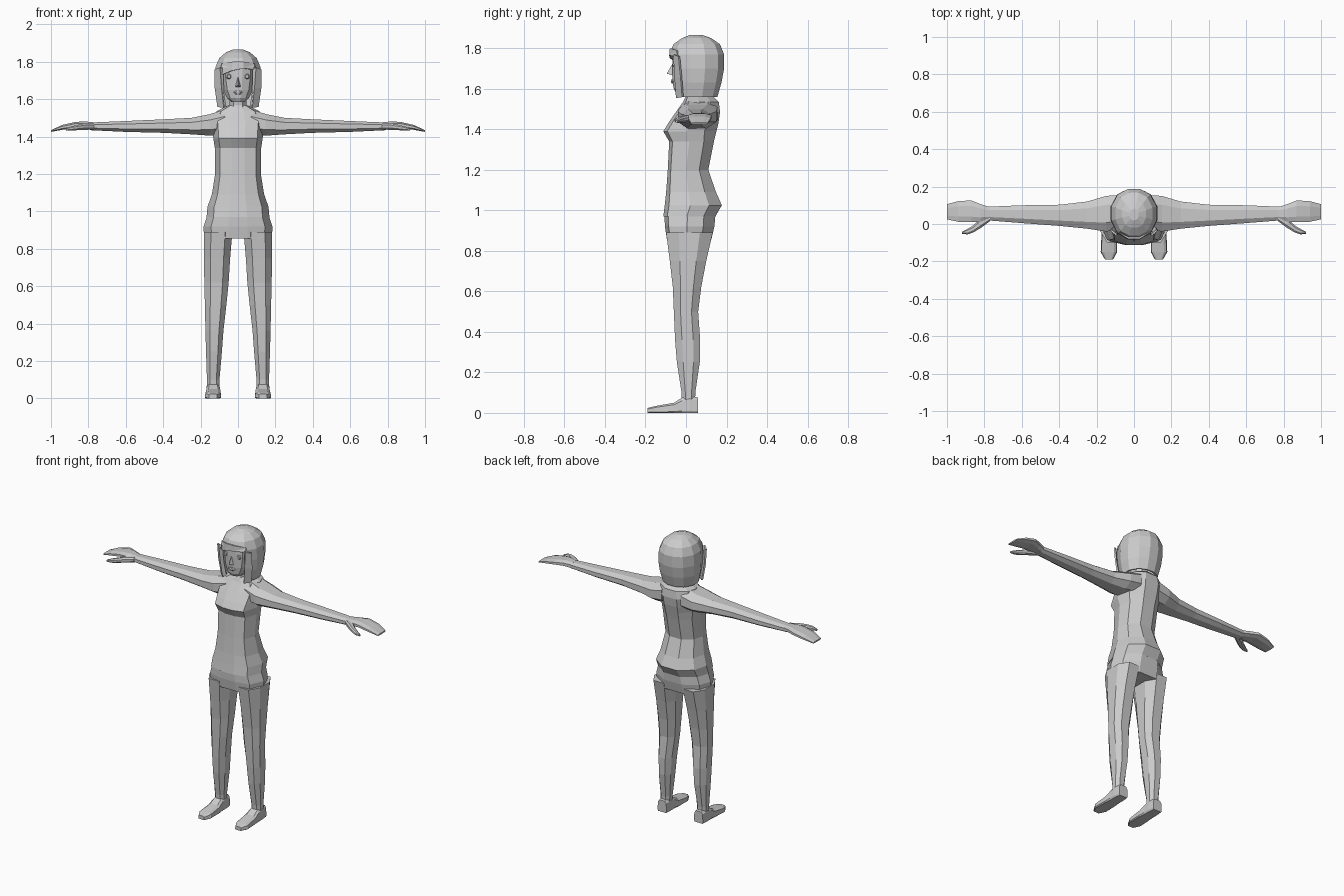
import bpy, bmesh
from mathutils import Vector

grey = bpy.data.materials.new("plain grey")
grey.diffuse_color = (0.6, 0.6, 0.6, 1)

# Half cross-sections in unit space (side, depth); mirrored into closed rings
BODY = [(0.28, -1), (0.78, -0.85), (1, -0.1), (0.85, 0.55), (0.35, 1)]
LIMB = [(0.5, -1), (1, -0.45), (1, 0.45), (0.5, 1)]
BOX = [(0.85, -1), (1, -0.75), (0.92, 0.6), (0.6, 1)]
HEAD = [(0.25, -1), (0.72, -0.78), (1, -0.25), (1, 0.3), (0.72, 0.78), (0.25, 1)]


def finish(name, bm):
    bmesh.ops.recalc_face_normals(bm, faces=bm.faces)
    me = bpy.data.meshes.new(name)
    bm.to_mesh(me)
    bm.free()
    ob = bpy.data.objects.new(name, me)
    bpy.context.collection.objects.link(ob)
    me.materials.append(grey)
    return ob


def loft(name, half, sections, axis="z", keep=None):
    """Each section: (position along axis, a0, a1, b0, b1)."""
    shape = half + [(-a, b) for a, b in reversed(half)]
    bm = bmesh.new()
    rings = []
    for t, a0, a1, b0, b1 in sections:
        ring = []
        for a, b in shape:
            p = (a0 + a1) / 2 + a * (a1 - a0) / 2
            q = (b0 + b1) / 2 + b * (b1 - b0) / 2
            co = {"z": (p, q, t), "x": (t, p, q), "y": (p, t, q)}[axis]
            ring.append(bm.verts.new(co))
        rings.append(ring)
    n = len(shape)
    for r, s in zip(rings, rings[1:]):
        for i in range(n):
            j = (i + 1) % n
            bm.faces.new((r[i], r[j], s[j], s[i]))
    bm.faces.new(rings[-1])
    if keep is None:
        bm.faces.new(rings[0])
    else:
        drop = [f for f in bm.faces if not keep(f.calc_center_median())]
        bmesh.ops.delete(bm, geom=drop, context="FACES")
    return finish(name, bm)


def sym(rows):
    return [(z, -w, w, f, b) for z, w, f, b in rows]


def mirror(ob):
    m = ob.modifiers.new("mirror", "MIRROR")
    m.use_axis[0] = True
    return ob


def solid(name, points, faces):
    bm = bmesh.new()
    vs = [bm.verts.new(p) for p in points]
    for f in faces:
        bm.faces.new([vs[i] for i in f])
    return finish(name, bm)


# Shirt, with flared hem and bust
loft("shirt", BODY, sym([
    (0.97, 0.168, -0.112, 0.145), (1.025, 0.163, -0.105, 0.177),
    (1.09, 0.14, -0.098, 0.148), (1.20, 0.122, -0.09, 0.11),
    (1.34, 0.124, -0.083, 0.138), (1.39, 0.132, -0.112, 0.15),
    (1.43, 0.135, -0.088, 0.16), (1.485, 0.14, -0.05, 0.168),
    (1.535, 0.115, -0.015, 0.162), (1.565, 0.055, 0.0, 0.13)]))

# Trousers
loft("trouser_hips", BODY, sym([
    (0.855, 0.182, -0.094, 0.125), (0.92, 0.184, -0.104, 0.14),
    (0.985, 0.162, -0.107, 0.146)]))
mirror(loft("trouser_leg", LIMB, [
    (0.05, 0.10, 0.165, -0.02, 0.045), (0.10, 0.099, 0.166, -0.022, 0.046),
    (0.25, 0.086, 0.171, -0.045, 0.068), (0.36, 0.078, 0.174, -0.054, 0.07),
    (0.50, 0.062, 0.177, -0.06, 0.06), (0.62, 0.05, 0.18, -0.065, 0.075),
    (0.75, 0.042, 0.182, -0.08, 0.10), (0.89, 0.03, 0.183, -0.098, 0.132)]))

# Shoes
mirror(loft("shoe", BOX, [
    (0.06, 0.10, 0.165, 0, 0.075), (0.02, 0.095, 0.17, 0, 0.085),
    (-0.02, 0.095, 0.17, 0, 0.075), (-0.06, 0.09, 0.174, 0, 0.05),
    (-0.15, 0.09, 0.178, 0, 0.034), (-0.19, 0.112, 0.155, 0, 0.024)], "y"))

# Arms, hands and thumbs
mirror(loft("arm", LIMB, [
    (0.07, -0.03, 0.155, 1.41, 1.545), (0.15, -0.04, 0.15, 1.405, 1.52),
    (0.25, -0.025, 0.12, 1.412, 1.50), (0.40, -0.01, 0.103, 1.42, 1.492),
    (0.60, 0.005, 0.10, 1.425, 1.483), (0.79, 0.02, 0.092, 1.434, 1.475)], "x"))
mirror(loft("hand", LIMB, [
    (0.77, 0.022, 0.09, 1.436, 1.476), (0.82, 0.012, 0.106, 1.442, 1.481),
    (0.87, 0.01, 0.126, 1.446, 1.478), (0.94, 0.012, 0.122, 1.436, 1.462),
    (1.0, 0.025, 0.106, 1.425, 1.434)], "x"))
mirror(loft("thumb", LIMB, [
    (0.77, 0.015, 0.05, 1.437, 1.472), (0.82, -0.022, 0.03, 1.436, 1.47),
    (0.86, -0.046, -0.008, 1.434, 1.462), (0.89, -0.056, -0.026, 1.432, 1.455),
    (0.92, -0.052, -0.042, 1.432, 1.444)], "x"))

# Neck and head
loft("neck", LIMB, sym([(1.52, 0.06, -0.01, 0.12), (1.57, 0.046, 0.0, 0.10),
                        (1.66, 0.045, -0.01, 0.10)]))
loft("head", HEAD, sym([
    (1.585, 0.035, -0.052, 0.03), (1.605, 0.058, -0.062, 0.06),
    (1.65, 0.08, -0.067, 0.10), (1.72, 0.092, -0.068, 0.13),
    (1.78, 0.092, -0.066, 0.13), (1.83, 0.06, -0.03, 0.11)]))

# Face details
solid("nose", [(0, -0.066, 1.725), (-0.016, -0.064, 1.665), (0.016, -0.064, 1.665),
               (0, -0.095, 1.675)], [(0, 1, 3), (0, 3, 2), (1, 2, 3)])
loft("lips", LIMB, sym([(1.626, 0.012, -0.071, -0.05), (1.636, 0.025, -0.074, -0.05),
                        (1.646, 0.012, -0.073, -0.05)]))
mirror(loft("eye", LIMB, [(-0.067, 0.04, 0.056, 1.712, 1.73),
                          (-0.056, 0.034, 0.062, 1.708, 1.734)], "y"))

# Bob hair, open in front of the face
hair = loft("hair", HEAD, sym([
    (1.56, 0.105, -0.06, 0.155), (1.63, 0.12, -0.07, 0.175),
    (1.70, 0.125, -0.08, 0.188), (1.77, 0.121, -0.082, 0.188),
    (1.82, 0.10, -0.062, 0.168), (1.85, 0.065, -0.02, 0.125),
    (1.866, 0.025, 0.02, 0.08)]),
    keep=lambda c: c.z > 1.76 or c.y > -0.03)
m = hair.modifiers.new("thickness", "SOLIDIFY")
m.thickness = 0.014

# Swept fringe and the front locks
fringe = solid("fringe", [
    (-0.088, -0.045, 1.79), (-0.03, -0.08, 1.80), (0.03, -0.08, 1.80), (0.088, -0.045, 1.79),
    (-0.10, -0.04, 1.725), (-0.035, -0.082, 1.752), (0.03, -0.083, 1.765), (0.10, -0.04, 1.755)],
    [(0, 1, 5, 4), (1, 2, 6, 5), (2, 3, 7, 6)])
m = fringe.modifiers.new("thickness", "SOLIDIFY")
m.thickness = 0.01
mirror(solid("front_lock", [
    (0.09, -0.055, 1.77), (0.119, -0.03, 1.76), (0.082, -0.05, 1.66), (0.118, -0.02, 1.66),
    (0.07, -0.042, 1.555), (0.104, -0.012, 1.56)],
    [(0, 1, 3, 2), (2, 3, 5, 4)])).modifiers.new("thickness", "SOLIDIFY").thickness = 0.01
